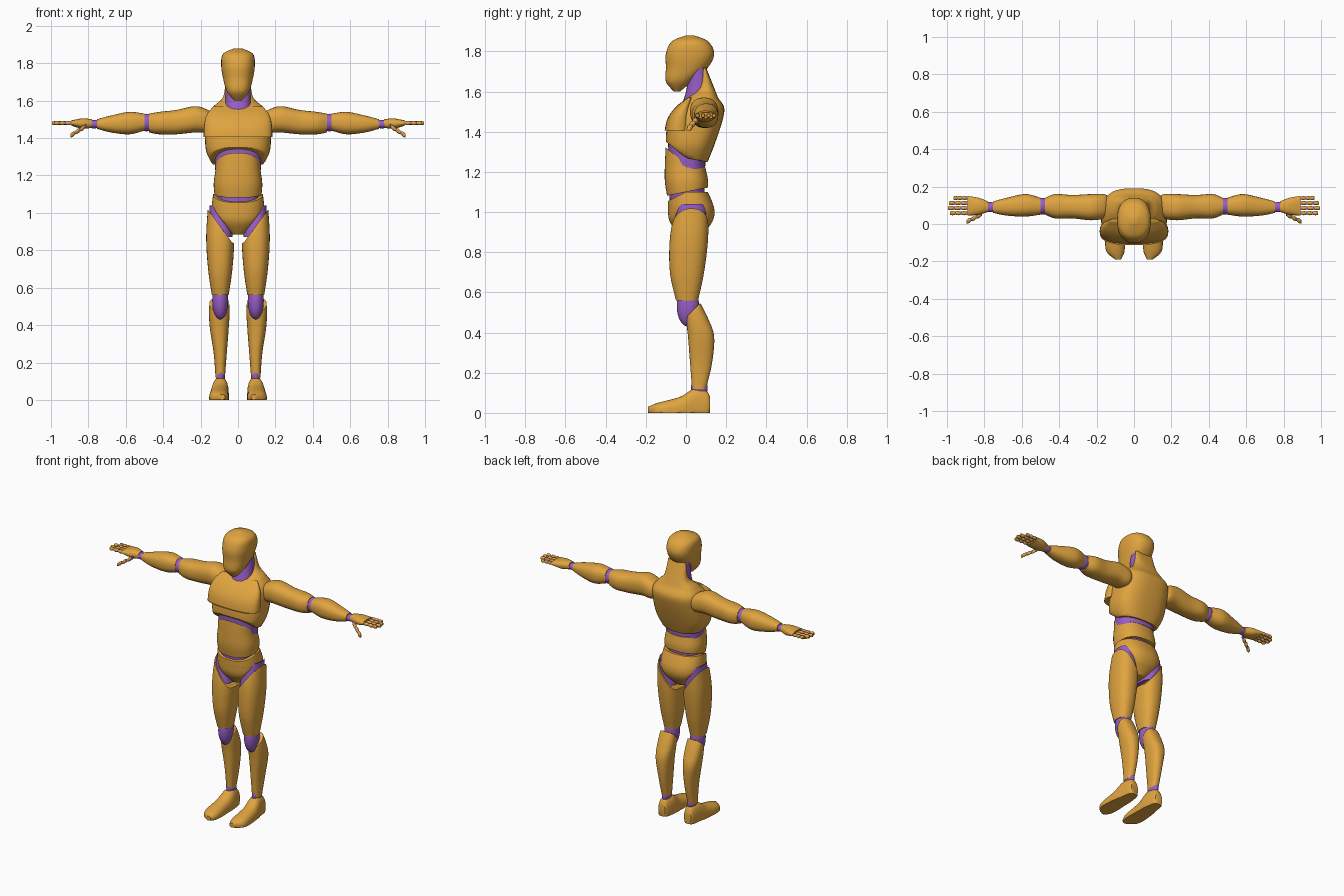
import bpy, bmesh, math

cube = bpy.data.objects.get("Cube")
if cube:
    bpy.data.objects.remove(cube, do_unlink=True)


def material(name, colour):
    mat = bpy.data.materials.new(name)
    mat.use_nodes = True
    mat.diffuse_color = colour
    mat.node_tree.nodes["Principled BSDF"].inputs["Base Color"].default_value = colour
    return mat


gold = material("warm gold", (0.74, 0.37, 0.05, 1))
purple = material("joint purple", (0.31, 0.11, 0.56, 1))


def finish(name, bm, mat):
    """Shade smooth with sharp creases and link the mesh as an object."""
    bmesh.ops.recalc_face_normals(bm, faces=bm.faces)
    for face in bm.faces:
        face.smooth = True
    for edge in bm.edges:
        edge.smooth = edge.calc_face_angle(0) < math.pi / 4
    mesh = bpy.data.meshes.new(name)
    bm.to_mesh(mesh)
    bm.free()
    mesh.materials.append(mat)
    bpy.context.collection.objects.link(bpy.data.objects.new(name, mesh))


def catmull(a, b, c, d, t):
    """Smooth curve from b to c, guided by the neighbours a and d."""
    ease_in, ease_out = (c - a) / 2, (d - b) / 2
    bend = b + ease_in * t
    square = 3 * (c - b) - 2 * ease_in - ease_out
    cube_term = 2 * (b - c) + ease_in + ease_out
    return bend + square * t ** 2 + cube_term * t ** 3


def resample(rows, steps):
    last = len(rows) - 1
    for i in range(last):
        before, after = rows[max(0, i - 1)], rows[min(last, i + 2)]
        for step in range(steps):
            yield [catmull(*values, step / steps)
                   for values in zip(before, rows[i], rows[i + 1], after)]
    yield rows[-1]


def rounded(cosine, lowest, highest, power):
    """Point between two extents on a slightly squared-off oval."""
    reach = math.copysign(abs(cosine) ** power, cosine)
    return (lowest + highest) / 2 + (highest - lowest) / 2 * reach


def loft(name, rows, mat, axis="z", side=1, power=0.85, low=None, high=None, steps=8, count=40):
    """Skin rows of (position, u min, u max, v min, v max); low and high trim z."""
    bm = bmesh.new()
    rings = []
    for along, u_min, u_max, v_min, v_max in resample(rows, steps):
        ring = []
        for k in range(count):
            angle = math.tau * k / count
            u = rounded(math.cos(angle), u_min, u_max, power)
            v = rounded(math.sin(angle), v_min, v_max, power)
            x, y, z = {"x": (along, u, v), "y": (u, along, v), "z": (u, v, along)}[axis]
            if low:
                z = max(z, low(x, y))
            if high:
                z = min(z, high(x, y))
            ring.append(bm.verts.new((x * side, y, z)))
        rings.append(ring)
    for near, far in zip(rings, rings[1:]):
        for k in range(count):
            bm.faces.new((near[k - 1], near[k], far[k], far[k - 1]))
    bm.faces.new(rings[0])
    bm.faces.new(rings[-1])
    finish(name, bm, mat)


def centred(name, rows, mat, **options):
    """Loft symmetric about x = 0 from rows of (z, half width, y min, y max)."""
    loft(name, [(z, -half, half, front, back) for z, half, front, back in rows], mat, **options)


def joint(name, centre, radii, side):
    """Ellipsoid that shows between two plates."""
    bm = bmesh.new()
    bmesh.ops.create_uvsphere(bm, u_segments=32, v_segments=16, radius=1)
    for vert in bm.verts:
        vert.co = [c + r * unit for c, r, unit in zip(centre, radii, vert.co)]
        vert.co.x *= side
    finish(name, bm, purple)


# Trim lines between neighbouring plates
def rib_edge(x, y):
    return 1.27 - (0.8 if y < 0 else 0.2) * y


def belly_top(x, y):
    return rib_edge(x, y) - 0.03


def belly_edge(x, y):
    return 1.1 + 0.2 * y


def pelvis_top(x, y):
    return 1.1 + min(y, 0) / 2


def groin_line(x, y):
    return 0.885 + 1.35 * max(0, abs(x) - 0.03)


def hip_top(x, y):
    return groin_line(x, y) + 0.01


def thigh_top(x, y):
    return groin_line(x, y) - 0.045


def shin_top(x, y):
    return 0.475 + max(0, y)


def breast_edge(x, y):
    return 1.405


def ground(x, y):
    return 0


# Head and neck
centred("head", [(1.6, .02, -.06, -.03), (1.65, .06, -.1, .03), (1.72, .08, -.1, .11),
                 (1.79, .09, -.1, .14), (1.85, .08, -.07, .11), (1.88, .02, 0, .04)], gold)
centred("neck", [(1.48, .075, -.04, .1), (1.6, .068, 0, .12), (1.72, .066, .02, .1)], purple)

# Torso plates over a soft core
chest = [(1.23, .12, -.08, .1), (1.33, .17, -.1, .14), (1.45, .175, -.09, .18),
         (1.52, .165, -.05, .19), (1.57, .13, .01, .16), (1.62, .08, .06, .14),
         (1.72, .065, .085, .1)]
centred("chest", chest, gold, power=0.75, low=rib_edge)
breast = []
for z, half, front, back in chest[1:5]:
    lip = (1.6 - z) / 20
    breast.append((z, half + lip, front - lip, 0.03))
centred("breast_plate", breast, gold, power=0.75, low=breast_edge)
centred("core", [(1.02, .11, -.08, .09), (1.38, .13, -.09, .1)], purple)
centred("belly", [(1.06, .12, -.09, .1), (1.15, .13, -.105, .11), (1.24, .12, -.105, .095),
                  (1.34, .12, -.1, .1)], gold, low=belly_edge, high=belly_top, steps=16)
centred("pelvis", [(.88, .03, -.03, .07), (.95, .12, -.08, .13), (1.02, .14, -.09, .14),
                   (1.12, .13, -.09, .1)], gold, low=groin_line, high=pelvis_top,
        steps=16, count=64)

# Limb sections, given for the left side and mirrored for the right
thigh = [(.56, .05, .14, -.05, .06), (.7, .03, .16, -.08, .09),
         (.87, .02, .17, -.08, .11), (1.04, .03, .16, -.05, .11)]
inset = 0.009
hip = [(z, inner + inset, outer - inset, front + inset, back - inset)
       for z, inner, outer, front, back in thigh[2:]]
shin = [(.12, .07, .12, .03, .1), (.25, .06, .13, .02, .13), (.38, .05, .15, .01, .14),
        (.47, .045, .155, 0, .11), (.55, .05, .15, 0, .07)]
foot = [(-.19, .07, .1, 0, .03), (-.14, .05, .15, -.03, .05), (-.03, .05, .15, -.05, .08),
        (.04, .05, .14, -.05, .12), (.1, .06, .13, -.04, .11), (.12, .07, .12, 0, .08)]
upper_arm = [(.13, .06, .14, 1.46, 1.52), (.16, .03, .16, 1.43, 1.55), (.23, .02, .16, 1.43, 1.57),
             (.33, .03, .155, 1.42, 1.55), (.42, .03, .16, 1.42, 1.54), (.475, .05, .14, 1.43, 1.53)]
forearm = [(.5, .05, .14, 1.44, 1.53), (.58, .04, .16, 1.42, 1.54),
           (.68, .045, .14, 1.43, 1.52), (.755, .06, .12, 1.45, 1.5)]
palm = [(.78, .065, .12, 1.455, 1.5), (.83, .05, .14, 1.45, 1.505), (.89, .045, .15, 1.465, 1.495)]


def digit(name, start, end, radius, side):
    """Three gold links along a line, with purple knuckles between them."""
    def section(t, grow):
        x, y, z = [a + (b - a) * t for a, b in zip(start, end)]
        r = radius * grow
        return x, y - r, y + r, z - r, z + r

    style = {"axis": "x", "side": side, "steps": 3, "count": 12}
    for i in range(3):
        base = i / 3
        tip = base + 0.27
        links = [section(base, 0.75), section((base + tip) / 2, 1), section(tip, 0.7)]
        loft(f"{name}_link_{i + 1}", links, gold, **style)
    loft(f"{name}_knuckles", [section(-0.1, 0.75), section(0.8, 0.65)], purple, **style)


finger_tips = {"index": 0.99, "middle": 1, "ring": 0.995, "little": 0.97}

for label, side in (("left", 1), ("right", -1)):
    # Leg
    loft(f"{label}_thigh", thigh, gold, side=side, high=thigh_top, steps=16)
    loft(f"{label}_hip_joint", hip, purple, side=side, high=hip_top, steps=16)
    joint(f"{label}_knee", (.095, .01, .53), (.043, .056, .1), side)
    loft(f"{label}_shin", shin, gold, side=side, high=shin_top)
    joint(f"{label}_ankle", (.094, .066, .125), (.025, .042, .05), side)
    loft(f"{label}_foot", foot, gold, axis="y", side=side, low=ground)

    # Arm and hand
    loft(f"{label}_upper_arm", upper_arm, gold, axis="x", side=side)
    joint(f"{label}_elbow", (.49, .095, 1.483), (.06, .045, .047), side)
    loft(f"{label}_forearm", forearm, gold, axis="x", side=side)
    joint(f"{label}_wrist", (.77, .09, 1.474), (.05, .027, .022), side)
    loft(f"{label}_palm", palm, gold, axis="x", side=side)
    for i, (finger, tip) in enumerate(finger_tips.items()):
        y = 0.058 + 0.027 * i
        digit(f"{label}_{finger}_finger", (.895, y, 1.48), (tip, y, 1.48), 0.0115, side)
    digit(f"{label}_thumb", (.82, .05, 1.46), (.9, .01, 1.41), 0.0135, side)
